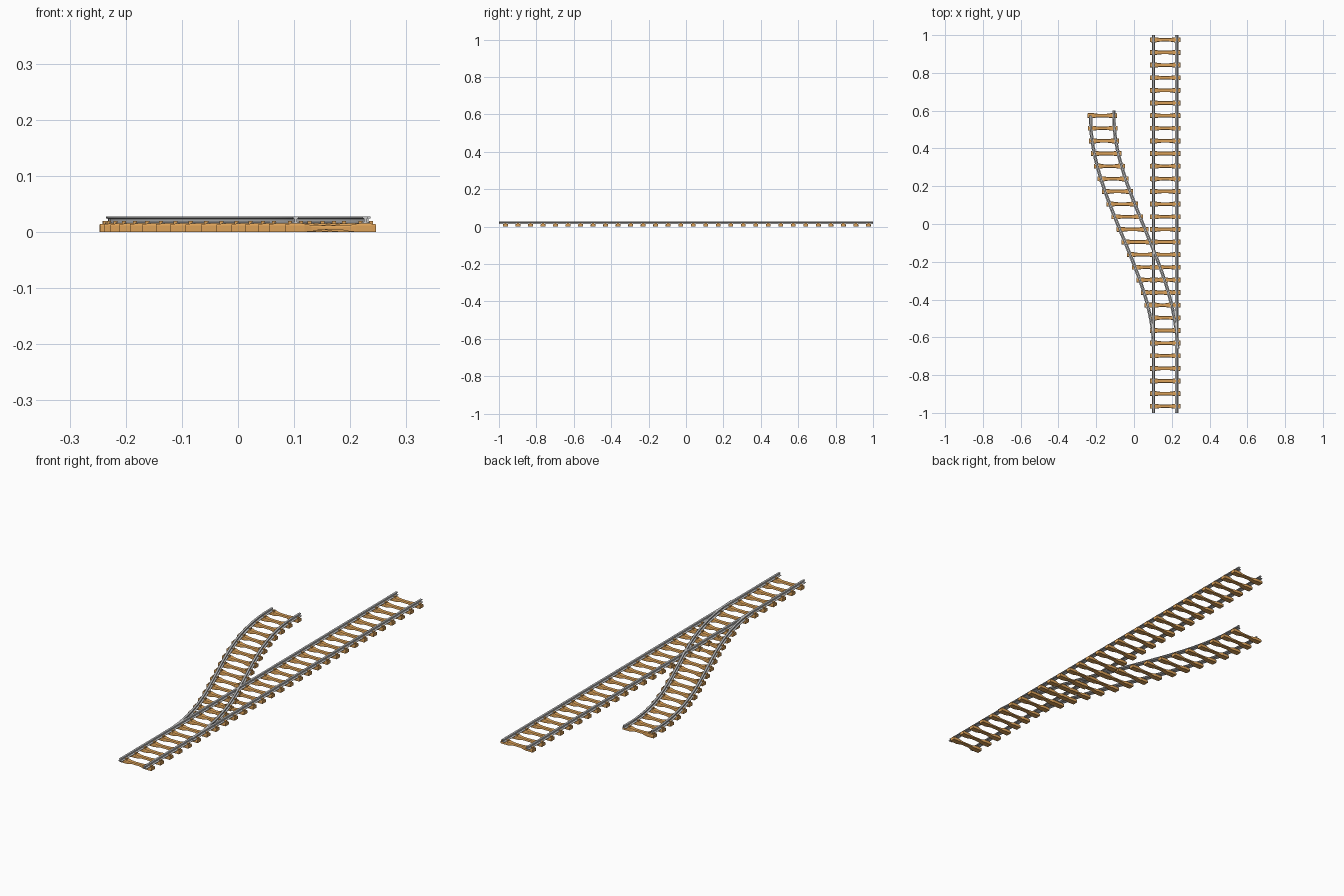
import bpy, bmesh, math
from mathutils import Matrix, Vector

if "Cube" in bpy.data.objects:
    bpy.data.objects.remove(bpy.data.objects["Cube"])

MAIN_X, GAUGE, STEP, Y0 = 0.165, 0.062, 0.0669, -0.965

wood = bpy.data.materials.new("sleeper_orange")
wood.diffuse_color = (0.72, 0.36, 0.10, 1)
wood.use_nodes = True
wood.node_tree.nodes["Principled BSDF"].inputs["Base Color"].default_value = wood.diffuse_color


def finish(name, bm, mat=None):
    bmesh.ops.recalc_face_normals(bm, faces=bm.faces)
    mesh = bpy.data.meshes.new(name)
    bm.to_mesh(mesh)
    bm.free()
    if mat:
        mesh.materials.append(mat)
    return mesh


def place(name, mesh, loc=(0, 0, 0), sx=1):
    ob = bpy.data.objects.new(name, mesh)
    ob.location = loc
    ob.scale.x = sx
    bpy.context.collection.objects.link(ob)
    return ob


def loft(bm, rings):
    """Skin a list of closed rings and cap both ends."""
    rings = [[bm.verts.new(p) for p in r] for r in rings]
    n = len(rings[0])
    for a, b in zip(rings, rings[1:]):
        for i in range(n):
            j = (i + 1) % n
            bm.faces.new((a[i], a[j], b[j], b[i]))
    bm.faces.new(rings[0])
    bm.faces.new(rings[-1])


# Waisted sleeper: x, half depth, bottom, top
def sleeper_mesh():
    half = [(0.080, 0.0125, 0, 0.0135), (0.072, 0.013, 0, 0.0145),
            (0.046, 0.013, 0, 0.0145), (0.034, 0.0105, 0.0005, 0.012),
            (0.018, 0.0095, 0.004, 0.011)]
    stations = [(-x, d, b, t) for x, d, b, t in half] + half[::-1]
    bm = bmesh.new()
    loft(bm, [[(x, -d, b), (x, d, b), (x, d, t - 0.003), (x, d - 0.002, t),
               (x, 2e-3 - d, t), (x, -d, t - 0.003)] for x, d, b, t in stations])
    # rail clips either side of each rail seat
    for s in (-1, 1):
        for o in (-0.0095, 0.0095):
            m = Matrix.Translation((s * GAUGE + o, 0, 0.0165)) @ Matrix.Diagonal((0.007, 0.012, 0.006, 1))
            bmesh.ops.create_cube(bm, size=1, matrix=m)
    return finish("sleeper", bm, wood)


# Rail cross-section: foot, web and head
half_rail = [(0.009, 0.0145), (0.009, 0.016), (0.002, 0.018), (0.002, 0.023),
             (0.005, 0.0242), (0.005, 0.0268), (0.004, 0.0275)]
RAIL = half_rail + [(-x, z) for x, z in half_rail[::-1]]


def rail(name, path):
    """path: list of (point, unit sideways vector)"""
    bm = bmesh.new()
    loft(bm, [[(p.x + n.x * u, p.y + n.y * u, z) for u, z in RAIL] for p, n in path])
    place(name, finish(name, bm))


# Branch centre line: an S-curve leaving the main track
def branch_x(y):
    t = min(max((y + 0.65) / 1.21, 0), 1)
    return MAIN_X - 0.333 * t * t * (3 - 2 * t)


def slope(y):
    return (branch_x(y + 1e-3) - branch_x(y - 1e-3)) / 2e-3


def branch_path(side, y_start, y_end, steps=40):
    path = []
    for i in range(steps + 1):
        y = y_start + (y_end - y_start) * i / steps
        n = Vector((1, -slope(y))).normalized()
        flare = 0.004 * max(0, 1 - (y - y_start) / 0.12) if side > 0 else 0
        path.append((Vector((branch_x(y), y)) + n * (side * GAUGE + flare), n))
    return path


# Main rails
for label, s in (("left", -1), ("right", 1)):
    x = MAIN_X + s * GAUGE
    rail("main_rail_" + label, [(Vector((x, y)), Vector((1, 0))) for y in (-1, 1)])

# Branch rails
rail("branch_rail_left", branch_path(-1, -0.65, 0.575))
rail("branch_rail_right", branch_path(1, -0.66, 0.60))

# Sleepers under both tracks, all square to the main line
mesh = sleeper_mesh()
for i in range(30):
    y = Y0 + i * STEP
    place("main_sleeper", mesh, (MAIN_X, y, 0), 1.01)
    if 8 <= i <= 23:
        widen = math.sqrt(1 + slope(y) ** 2)
        place("branch_sleeper", mesh, (branch_x(y), y, 0), 0.98 * widen)
